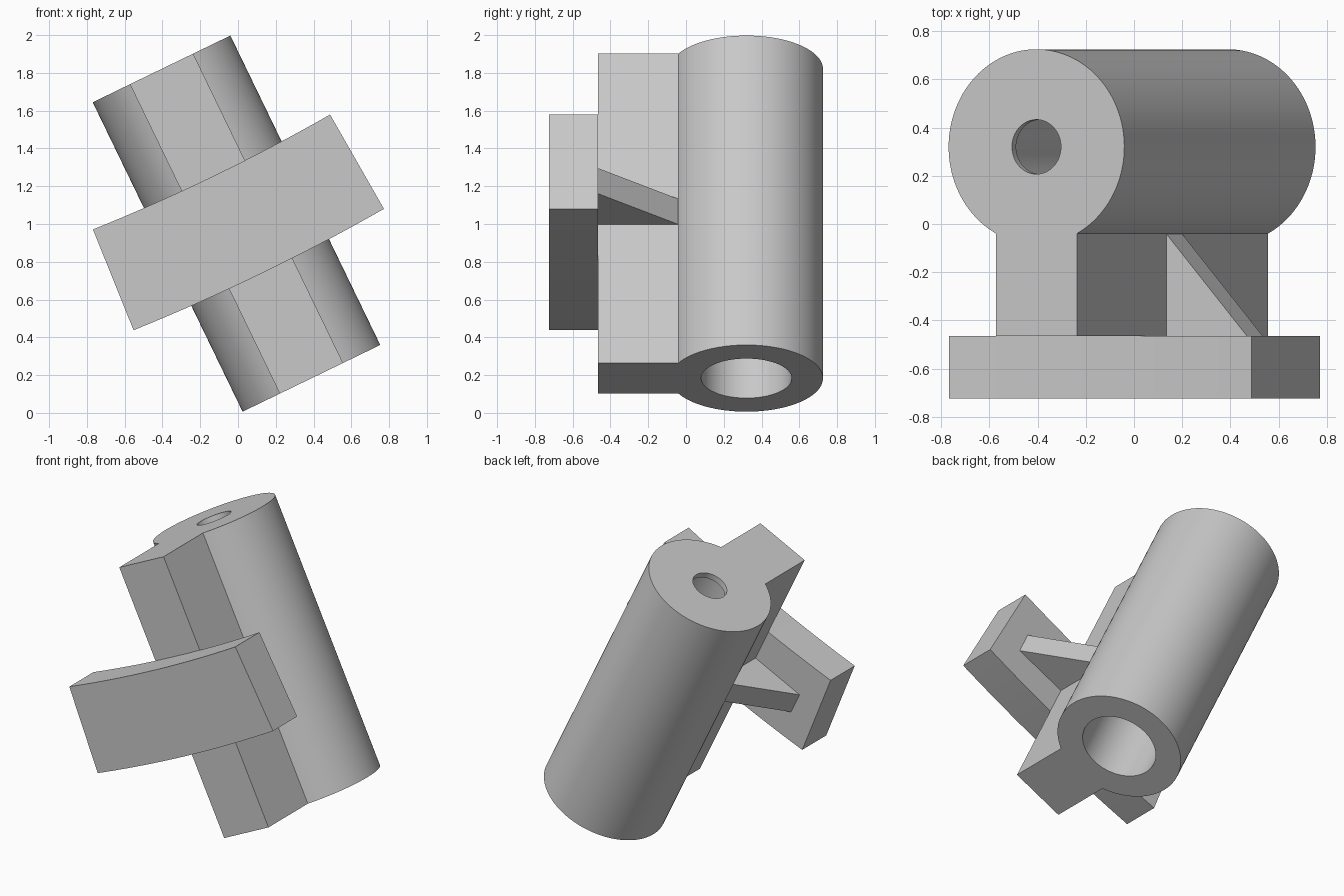
import bpy, bmesh, math

cube = bpy.data.objects.get("Cube")
if cube:
    bpy.data.objects.remove(cube, do_unlink=True)

TILT = math.radians(-25.85)
CENTRE = (-0.008, 0, 1.002)
HALF = 0.91            # half length of the barrel
R, AXIS_Y = 0.405, 0.32
RIB_U = 0.186          # half width of the rib
FRONT_Y = -0.465       # where the rib meets the plate

grey = bpy.data.materials.new("light grey")
grey.use_nodes = True
grey.diffuse_color = (0.58, 0.58, 0.58, 1)
grey.node_tree.nodes["Principled BSDF"].inputs["Base Color"].default_value = (0.58, 0.58, 0.58, 1)


def prism(name, outline, lo, hi, along="z"):
    """Extrude a closed outline along the tilted z or y axis."""
    bm = bmesh.new()
    place = (lambda p, h: (p[0], p[1], h)) if along == "z" else (lambda p, h: (p[0], h, p[1]))
    a = [bm.verts.new(place(p, lo)) for p in outline]
    b = [bm.verts.new(place(p, hi)) for p in outline]
    bm.faces.new(a)
    bm.faces.new(b)
    for i in range(len(a)):
        j = (i + 1) % len(a)
        bm.faces.new((a[i], a[j], b[j], b[i]))
    bmesh.ops.recalc_face_normals(bm, faces=bm.faces)
    mesh = bpy.data.meshes.new(name)
    bm.to_mesh(mesh)
    bm.free()
    mesh.materials.append(grey)
    obj = bpy.data.objects.new(name, mesh)
    bpy.context.collection.objects.link(obj)
    obj.location = CENTRE
    obj.rotation_euler = (0, TILT, 0)
    return obj


def arc(r, start, end, n, cx=0.0, cy=AXIS_Y):
    return [(cx + r * math.cos(start + (end - start) * i / n),
             cy + r * math.sin(start + (end - start) * i / n)) for i in range(n + 1)]


def select_only(obj):
    bpy.ops.object.select_all(action="DESELECT")
    obj.select_set(True)
    bpy.context.view_layer.objects.active = obj


def cut(obj, cutter):
    cutter.hide_render = True
    mod = obj.modifiers.new("cut", "BOOLEAN")
    mod.operation = "DIFFERENCE"
    mod.object = cutter
    mod.solver = "EXACT"
    select_only(obj)
    bpy.ops.object.modifier_apply(modifier=mod.name)
    bpy.data.objects.remove(cutter, do_unlink=True)


# Barrel with its front rib, one keyhole-shaped extrusion
gap = math.asin(RIB_U / R)
down = -math.pi / 2
keyhole = arc(R, down + gap, down + 2 * math.pi - gap, 96)
keyhole += [(-RIB_U, FRONT_Y), (RIB_U, FRONT_Y)]
barrel = prism("barrel_with_rib", keyhole, -HALF, HALF)

# Wide bore open at the bottom, small hole through the top wall
circle = lambda r: arc(r, 0, 2 * math.pi, 64)[:-1]
cut(barrel, prism("bore_cutter", circle(0.24), -HALF - 0.1, HALF - 0.04))
cut(barrel, prism("hole_cutter", circle(0.113), HALF - 0.2, HALF + 0.1))

# Front plate, a slightly curved sector
R_IN, R_OUT, SPREAD = 10.31, 10.885, 0.0677
hub = R_IN + 0.28
inner = arc(R_IN, down - SPREAD, down + SPREAD, 24, 0, hub)
outer = arc(R_OUT, down + SPREAD, down - SPREAD, 24, 0, hub)
plate = prism("front_plate", inner + outer, -0.725, FRONT_Y, along="y")

# Triangular gussets on both sides of the rib
for side, name in ((1, "left_gusset"), (-1, "right_gusset")):
    triangle = [(side * RIB_U, -0.042), (side * RIB_U, FRONT_Y), (side * 0.557, FRONT_Y)]
    prism(name, triangle, -0.094, 0.056)

for obj in (barrel, plate):
    select_only(obj)
    bpy.ops.object.shade_smooth_by_angle(angle=math.radians(25))
